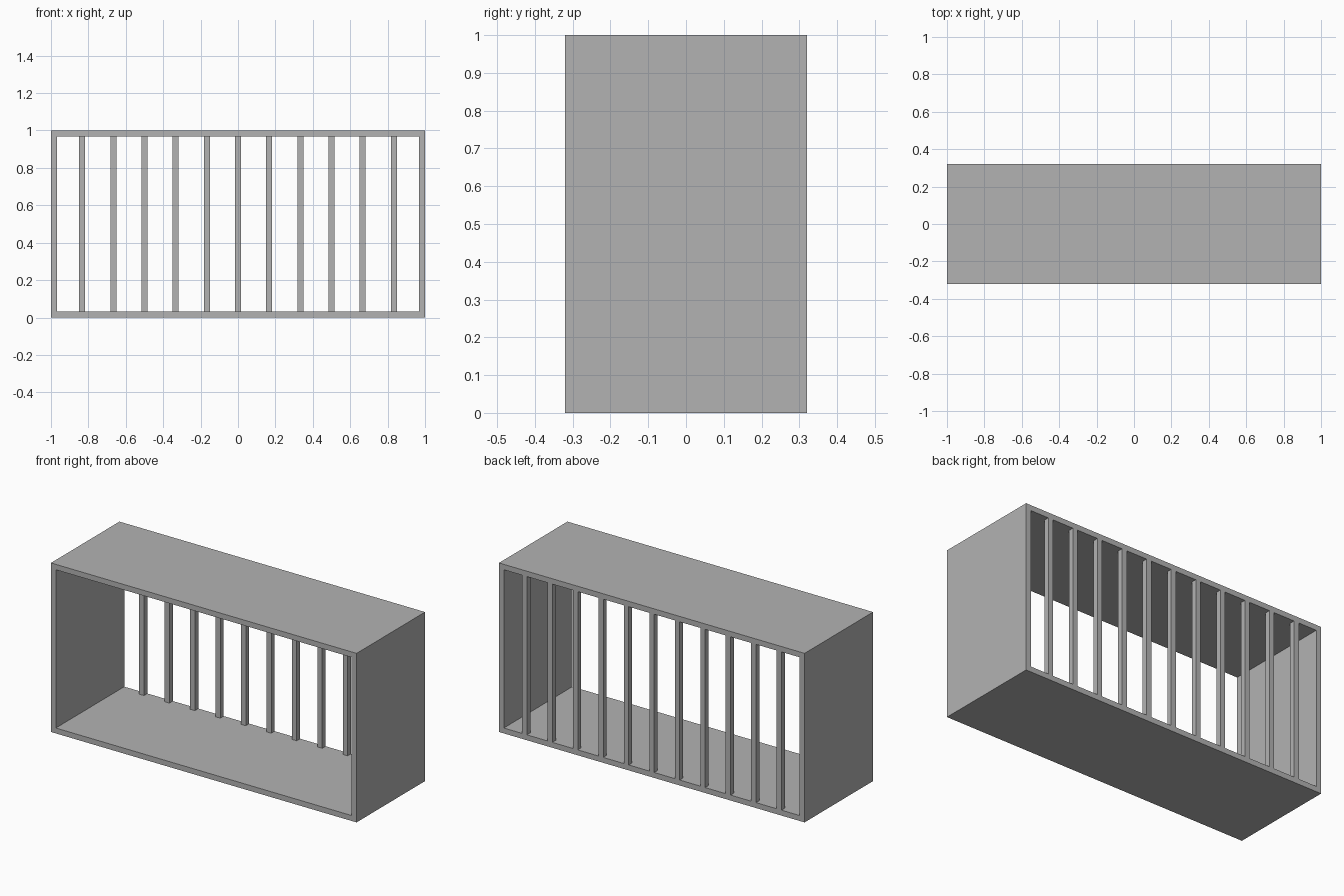
import bpy
import bmesh

WIDTH, DEPTH, HEIGHT = 2.0, 0.64, 1.0
WALL = 0.032
BAR = 0.032
BAR_COUNT = 11

cube = bpy.data.objects.get("Cube")
if cube:
    bpy.data.objects.remove(cube, do_unlink=True)


def make_material(name, colour):
    mat = bpy.data.materials.new(name)
    mat.use_nodes = True
    mat.diffuse_color = colour
    mat.node_tree.nodes["Principled BSDF"].inputs["Base Color"].default_value = colour
    return mat


def add_object(name, bm, mat):
    bmesh.ops.recalc_face_normals(bm, faces=bm.faces)
    mesh = bpy.data.meshes.new(name)
    bm.to_mesh(mesh)
    bm.free()
    mesh.materials.append(mat)
    obj = bpy.data.objects.new(name, mesh)
    bpy.context.collection.objects.link(obj)
    return obj


def rectangle(bm, inset, y):
    x, low, high = WIDTH / 2 - inset, inset, HEIGHT - inset
    corners = [(-x, low), (x, low), (x, high), (-x, high)]
    return [bm.verts.new((cx, y, cz)) for cx, cz in corners]


grey = make_material("grey", (0.45, 0.45, 0.45, 1))

# Open box: a rectangular tube running front to back
bm = bmesh.new()
loops = [rectangle(bm, inset, y) for inset, y in
         ((0, -DEPTH / 2), (0, DEPTH / 2), (WALL, DEPTH / 2), (WALL, -DEPTH / 2))]
for a, b in zip(loops, loops[1:] + loops[:1]):
    for i in range(4):
        j = (i + 1) % 4
        bm.faces.new((a[i], a[j], b[j], b[i]))
add_object("box_frame", bm, grey)

# Evenly spaced square bars, flush with the back opening
spacing = WIDTH / (BAR_COUNT + 1)
for n in range(BAR_COUNT):
    bm = bmesh.new()
    bmesh.ops.create_cube(bm, size=1)
    bmesh.ops.scale(bm, vec=(BAR, BAR, HEIGHT - 2 * WALL), verts=bm.verts)
    bar = add_object(f"back_bar_{n + 1}", bm, grey)
    bar.location = ((n + 1) * spacing - WIDTH / 2, (DEPTH - BAR) / 2, HEIGHT / 2)
